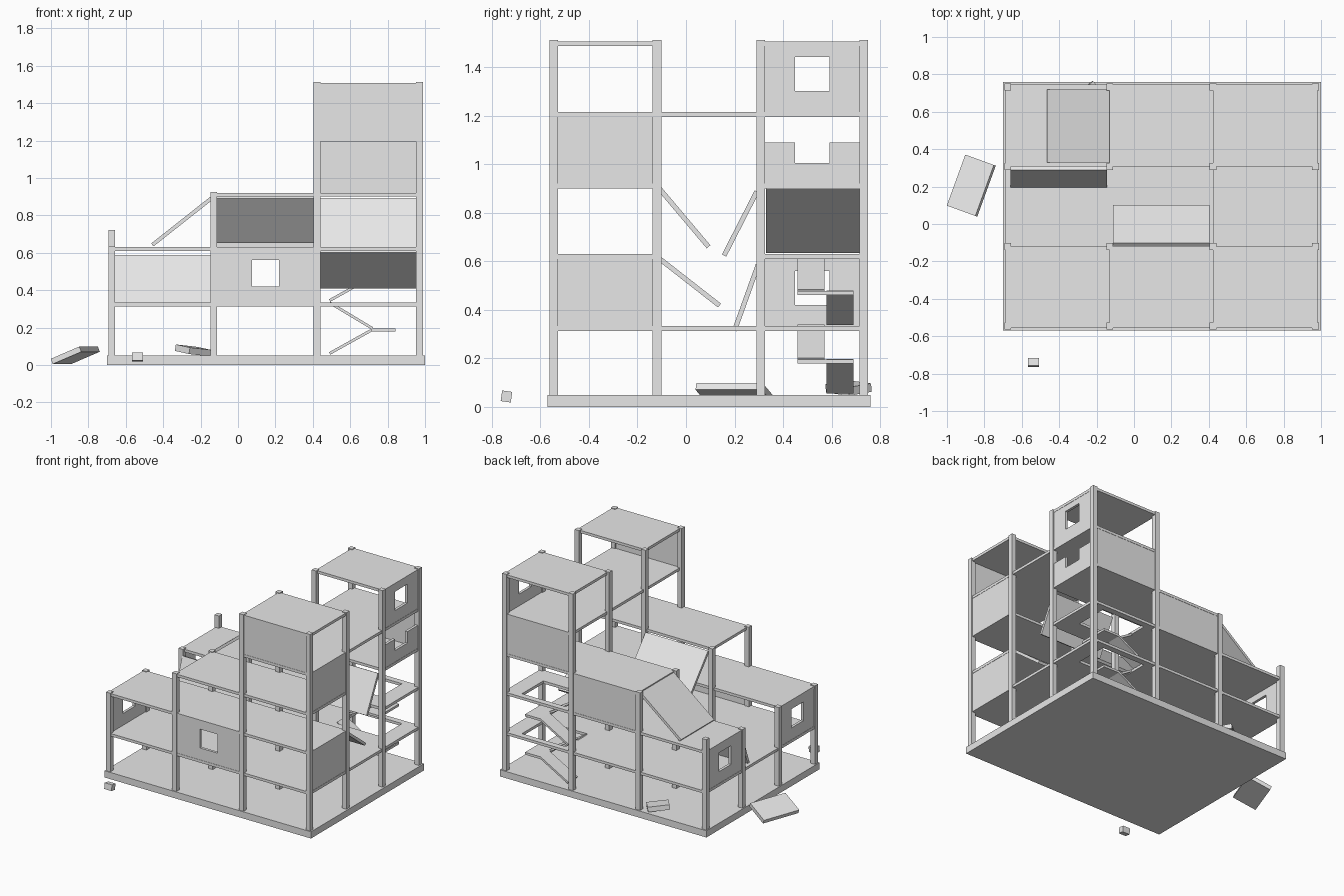
import bpy, math
from mathutils import Matrix, Vector

if "Cube" in bpy.data.objects:
    bpy.data.objects.remove(bpy.data.objects["Cube"])

concrete = bpy.data.materials.new("concrete grey")
concrete.diffuse_color = (0.8, 0.8, 0.8, 1)
concrete.use_nodes = True
concrete.node_tree.nodes["Principled BSDF"].inputs["Base Color"].default_value = concrete.diffuse_color

XS = [-0.675, -0.13, 0.422, 0.97]      # column lines across
YS = [-0.545, -0.12, 0.308, 0.733]     # column lines front to back
FLOOR = [0.05, 0.333, 0.63, 0.92, 1.215, 1.507]
COL, SLAB, WALL = 0.036, 0.02, 0.02


def boxes(name, items, matrix=None):
    """One object from (x0, x1, y0, y1, z0, z1) boxes."""
    verts, faces = [], []
    for x0, x1, y0, y1, z0, z1 in items:
        n = len(verts)
        verts += [(x, y, z) for z in (z0, z1)
                  for x, y in ((x0, y0), (x1, y0), (x1, y1), (x0, y1))]
        faces += [tuple(n + i for i in f) for f in
                  ((3, 2, 1, 0), (4, 5, 6, 7), (0, 1, 5, 4),
                   (1, 2, 6, 5), (2, 3, 7, 6), (3, 0, 4, 7))]
    me = bpy.data.meshes.new(name)
    me.from_pydata(verts, [], faces)
    me.materials.append(concrete)
    ob = bpy.data.objects.new(name, me)
    bpy.context.collection.objects.link(ob)
    if matrix:
        ob.matrix_world = matrix
    return ob


def frame(a0, a1, b0, b1, ha0, ha1, hb0, hb1):
    """Four rectangles around a rectangular hole."""
    return [(a0, ha0, b0, b1), (ha1, a1, b0, b1),
            (ha0, ha1, b0, hb0), (ha0, ha1, hb1, b1)]


def sloped(name, p, q, width, thick):
    """Slab whose middle line runs from p to q, level across its width."""
    p, q = Vector(p), Vector(q)
    u = (q - p).normalized()
    side = Vector((0, 0, 1)).cross(u).normalized()
    up = u.cross(side)
    m = Matrix((u, side, up)).transposed().to_4x4()
    m.translation = (p + q) / 2
    h = (q - p).length / 2
    boxes(name, [(-h, h, -width / 2, width / 2, -thick / 2, thick / 2)], m)


# Foundation
boxes("foundation", [(-0.70, 1.0, -0.57, 0.76, 0, 0.05)])

# Columns, stepping up toward the right, with one broken stub at the back
TOPS = [0.635, 0.925, 1.512, 1.512]
for i, x in enumerate(XS):
    for j, y in enumerate(YS):
        top = 0.722 if (i, j) == (0, 3) else TOPS[i]
        c = COL / 2
        boxes("column", [(x - c, x + c, y - c, y + c, 0.05, top)])

# Floor slabs per bay; the middle row has mostly collapsed
STOREYS = {(0, 0): (1, 2), (0, 1): (1,), (0, 2): (1, 2),
           (1, 0): (1, 2, 3), (1, 1): (1,), (1, 2): (1, 2, 3),
           (2, 0): (1, 2, 3, 4, 5), (2, 1): (1, 4), (2, 2): (1, 2, 3, 4, 5)}
for (i, j), levels in STOREYS.items():
    x0 = XS[i] - (0.012 if i == 0 else 0)
    x1 = XS[i + 1] + (0.012 if i == 2 else 0)
    y0 = YS[j] - (0.012 if j == 0 else 0)
    y1 = YS[j + 1] + (0.012 if j == 2 else 0)
    for k in levels:
        z = FLOOR[k]
        rects = [(x0, x1, y0, y1)]
        if (i, j) == (2, 2) and k in (1, 2):          # stairwell opening
            rects = frame(x0, x1, y0, y1, 0.50, 0.86, 0.45, 0.70)
        boxes("floor_slab", [r + (z - SLAB, z) for r in rects])


def wall(axis, line, a, k, window=False, broken=False):
    """Wall along one bay on storey k, optionally with window or broken top."""
    lines = XS if axis == 'x' else YS
    a0, a1 = lines[a] + COL / 2, lines[a + 1] - COL / 2
    z0, z1 = FLOOR[k], FLOOR[k + 1] - SLAB
    mid = (a0 + a1) / 2
    rects = [(a0, a1, z0, z1)]
    if window:
        rects = frame(a0, a1, z0, z1, mid - 0.072, mid + 0.072, z0 + 0.088, z0 + 0.228)
    if broken:
        rects = [(a0, mid - 0.072, z0, 1.09), (mid + 0.072, a1, z0, 1.09),
                 (mid - 0.072, mid + 0.072, z0, 1.005)]
    t = WALL / 2
    if axis == 'x':
        items = [(p, q, line - t, line + t, r, s) for p, q, r, s in rects]
    else:
        items = [(line - t, line + t, p, q, r, s) for p, q, r, s in rects]
    boxes("wall_panel", items)


# Front and back walls
wall('x', YS[0], 1, 1, window=True)
wall('x', YS[0], 2, 4)
wall('x', YS[3], 1, 2)
wall('x', YS[3], 2, 3)
# Right and left walls
wall('y', XS[3], 0, 1)
wall('y', XS[3], 0, 3)
wall('y', XS[3], 2, 4, window=True)
wall('y', XS[3], 2, 3, broken=True)
wall('y', XS[0], 0, 1, window=True)
wall('y', XS[0], 2, 1, window=True)

# Collapsed slabs hanging from the frame: bay centre x, top (y, z), bottom (y, z)
for x, (ya, za), (yb, zb) in ((-0.4025, (0.297, 0.585), (0.200, 0.315)),
                              (0.146, (-0.108, 0.898), (0.093, 0.660)),
                              (0.696, (-0.108, 0.610), (0.138, 0.418)),
                              (0.696, (0.292, 0.888), (0.157, 0.624))):
    sloped("hanging_slab", (x, ya, za), (x, yb, zb), 0.515, 0.02)
sloped("fallen_roof_slab", (-0.125, 0.525, 0.905), (-0.458, 0.525, 0.642), 0.39, 0.02)

# Stair flights with half landings
for z in (0.05, 0.333):
    sloped("stair_lower_flight", (0.49, 0.635, z + 0.012), (0.72, 0.635, z + 0.14), 0.11, 0.015)
    sloped("stair_upper_flight", (0.72, 0.515, z + 0.145), (0.49, 0.515, z + 0.283), 0.11, 0.015)
    boxes("stair_landing", [(0.715, 0.842, 0.46, 0.69, z + 0.128, z + 0.145)])


def debris(name, loc, rot, size):
    x, y, z = (s / 2 for s in size)
    ob = boxes(name, [(-x, x, -y, y, -z, z)])
    ob.location = loc
    ob.rotation_euler = [math.radians(a) for a in rot]


# Rubble around the base
debris("rubble_slab", (-0.87, 0.205, 0.052), (0, -22, -20), (0.175, 0.29, 0.03))
debris("rubble_chunk", (-0.24, 0.67, 0.078), (8, 5, 40), (0.15, 0.12, 0.035))
debris("rubble_block", (-0.537, -0.74, 0.043), (-8, 0, 0), (0.06, 0.042, 0.044))
